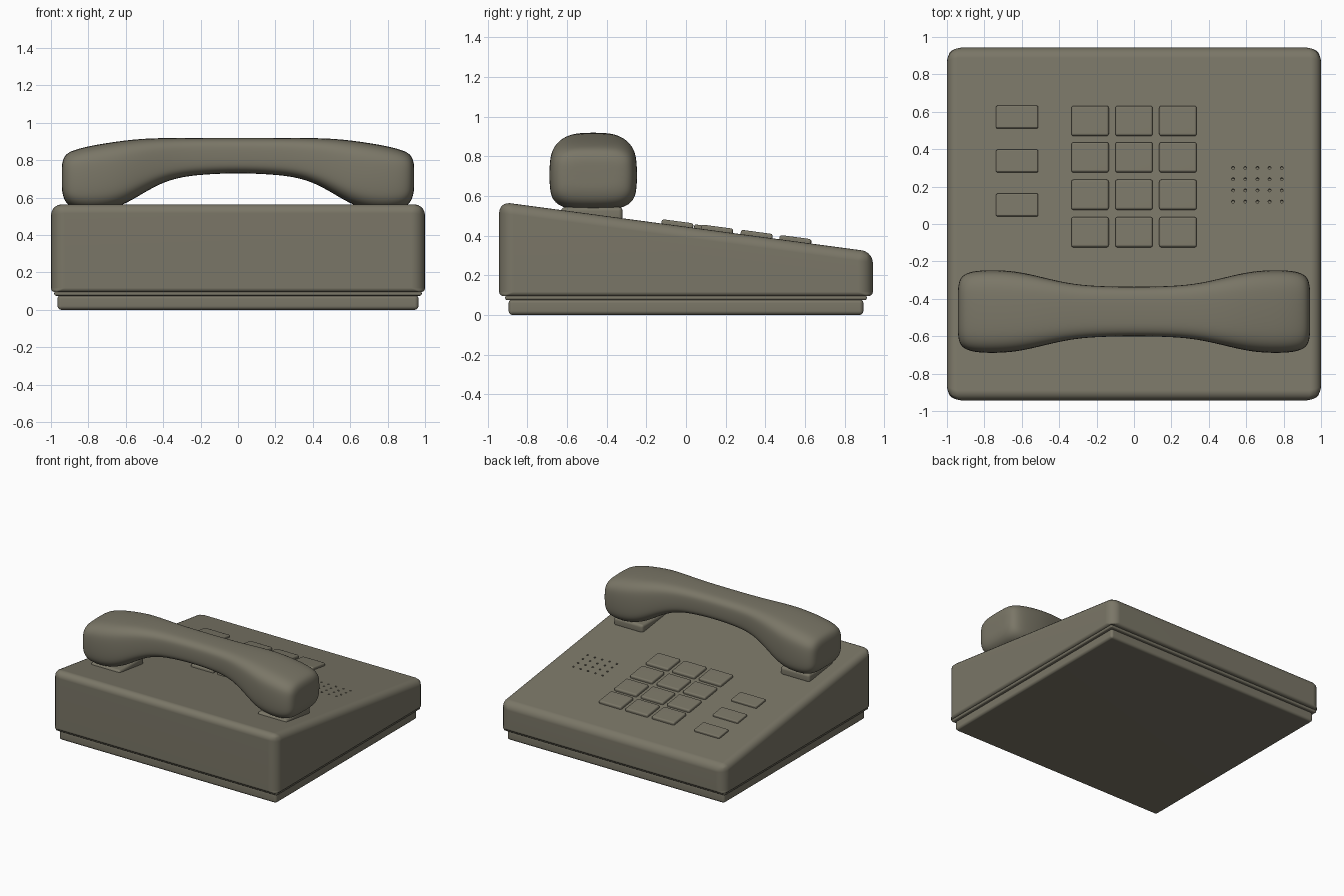
import bpy, bmesh, math
from mathutils import Matrix, Vector

cube = bpy.data.objects.get("Cube")
if cube:
    bpy.data.objects.remove(cube, do_unlink=True)

COLOR = (0.195, 0.182, 0.135, 1)
mat = bpy.data.materials.new("olive_grey_plastic")
mat.use_nodes = True
mat.diffuse_color = COLOR
mat.node_tree.nodes["Principled BSDF"].inputs["Base Color"].default_value = COLOR

SLOPE = 0.134
TILT = Matrix.Rotation(-math.atan(SLOPE), 4, 'X')


def deck(y):
    """Height of the sloping top at depth y."""
    return 0.445 - SLOPE * y


def add_object(name, bm):
    bmesh.ops.recalc_face_normals(bm, faces=bm.faces)
    mesh = bpy.data.meshes.new(name)
    bm.to_mesh(mesh)
    bm.free()
    mesh.materials.append(mat)
    obj = bpy.data.objects.new(name, mesh)
    bpy.context.collection.objects.link(obj)
    return obj


def activate(obj):
    bpy.ops.object.select_all(action='DESELECT')
    obj.select_set(True)
    bpy.context.view_layer.objects.active = obj


def finish(obj, weighted=True):
    """Apply modifiers, then shade smooth while keeping flat faces flat."""
    activate(obj)
    for m in list(obj.modifiers):
        bpy.ops.object.modifier_apply(modifier=m.name)
    bpy.ops.object.shade_smooth_by_angle(angle=math.radians(40))
    if weighted:
        obj.modifiers.new("flat_normals", 'WEIGHTED_NORMAL').keep_sharp = True


def block(name, size, loc, bevel, tilted=False):
    bm = bmesh.new()
    bmesh.ops.create_cube(bm, size=1, matrix=Matrix.Diagonal((*size, 1)))
    bm.transform(Matrix.Translation(loc) @ (TILT if tilted else Matrix()))
    obj = add_object(name, bm)
    b = obj.modifiers.new("bevel", 'BEVEL')
    b.width, b.segments = bevel, 3
    finish(obj)
    return obj


# Base plinth and lip
block("base_plate", (1.93, 1.79, 0.08), (0, 0, 0.04), 0.02)
block("base_lip", (1.965, 1.825, 0.024), (0, 0, 0.087), 0.01)

# Wedge-shaped body with different edge radii
bm = bmesh.new()
bmesh.ops.create_cube(bm, size=1)
for v in bm.verts:
    top = v.co.z > 0
    v.co.x *= 2
    v.co.y *= 1.885
    v.co.z = deck(v.co.y) if top else 0.095
weight = bm.edges.layers.float.new("bevel_weight_edge")
for e in bm.edges:
    a, b = e.verts
    if (a.co.xy - b.co.xy).length < 0.01:
        e[weight] = 0.075
    else:
        e[weight] = 0.055 if a.co.z > 0.2 else 0.022
body = add_object("body", bm)
bev = body.modifiers.new("bevel", 'BEVEL')
bev.limit_method, bev.width, bev.segments = 'WEIGHT', 1.0, 5

# Speaker grille holes
bm = bmesh.new()
for i in range(5):
    for j in range(4):
        x, y = 0.66 + (i - 2) * 0.065, 0.21 + (j - 1.5) * 0.06
        bmesh.ops.create_cone(bm, cap_ends=True, segments=10, radius1=0.008,
                              radius2=0.008, depth=0.05,
                              matrix=Matrix.Translation((x, y, deck(y))) @ TILT)
cutter = add_object("grille_cutter", bm)
cutter.hide_render = True
cut = body.modifiers.new("grille", 'BOOLEAN')
cut.operation, cut.object, cut.solver = 'DIFFERENCE', cutter, 'EXACT'
finish(body)
bpy.data.objects.remove(cutter, do_unlink=True)

# Number keys
for row, y in enumerate((0.55, 0.355, 0.155, -0.045)):
    for col in range(3):
        block(f"number_key_{row * 3 + col + 1}", (0.2, 0.162, 0.05),
              ((col - 1) * 0.235, y, deck(y) - 0.003), 0.012, True)

# Function keys
for i, y in enumerate((0.57, 0.335, 0.1)):
    block(f"function_key_{i + 1}", (0.225, 0.122, 0.05),
          (-0.625, y, deck(y) - 0.007), 0.008, True)

# Cradle pads under each end of the handset
for name, side in (("left", 1), ("right", -1)):
    block(f"{name}_cradle_pad", (0.26, 0.31, 0.07), (side * 0.74, -0.475, 0.51), 0.02)

# Handset: half stations of x, top, bottom, half width
STATIONS = [
    (0.0, 0.92, 0.732, 0.132), (0.2, 0.92, 0.723, 0.136),
    (0.32, 0.92, 0.707, 0.147), (0.42, 0.919, 0.673, 0.167),
    (0.52, 0.915, 0.615, 0.192), (0.61, 0.906, 0.561, 0.212),
    (0.7, 0.893, 0.533, 0.222), (0.8, 0.876, 0.528, 0.223),
    (0.88, 0.855, 0.54, 0.214), (0.925, 0.832, 0.573, 0.189),
    (0.94, 0.79, 0.625, 0.145),
]
full = [(-x, t, b, w) for x, t, b, w in reversed(STATIONS[1:])] + STATIONS
SIDES = 24


def rounded(c):
    return math.copysign(abs(c) ** 0.55, c)


bm = bmesh.new()
rings = []
for x, top, bottom, w in full:
    ring = []
    for k in range(SIDES):
        a = math.tau * k / SIDES
        ring.append(bm.verts.new((x, -0.468 + w * rounded(math.cos(a)),
                                  (top + bottom) / 2 + (top - bottom) / 2 * rounded(math.sin(a)))))
    rings.append(ring)
for r, s in zip(rings, rings[1:]):
    for k in range(SIDES):
        n = (k + 1) % SIDES
        bm.faces.new((r[k], r[n], s[n], s[k]))

# Rounded end caps
for ring in (rings[0], rings[-1]):
    centre = sum((v.co for v in ring), Vector()) / SIDES
    inner = [bm.verts.new(centre + (v.co - centre) * 0.6 + Vector((math.copysign(0.002, centre.x), 0, 0)))
             for v in ring]
    for k in range(SIDES):
        n = (k + 1) % SIDES
        bm.faces.new((ring[k], ring[n], inner[n], inner[k]))
    bm.faces.new(inner)
handset = add_object("handset", bm)
handset.modifiers.new("smooth", 'SUBSURF').levels = 2
finish(handset, weighted=False)
